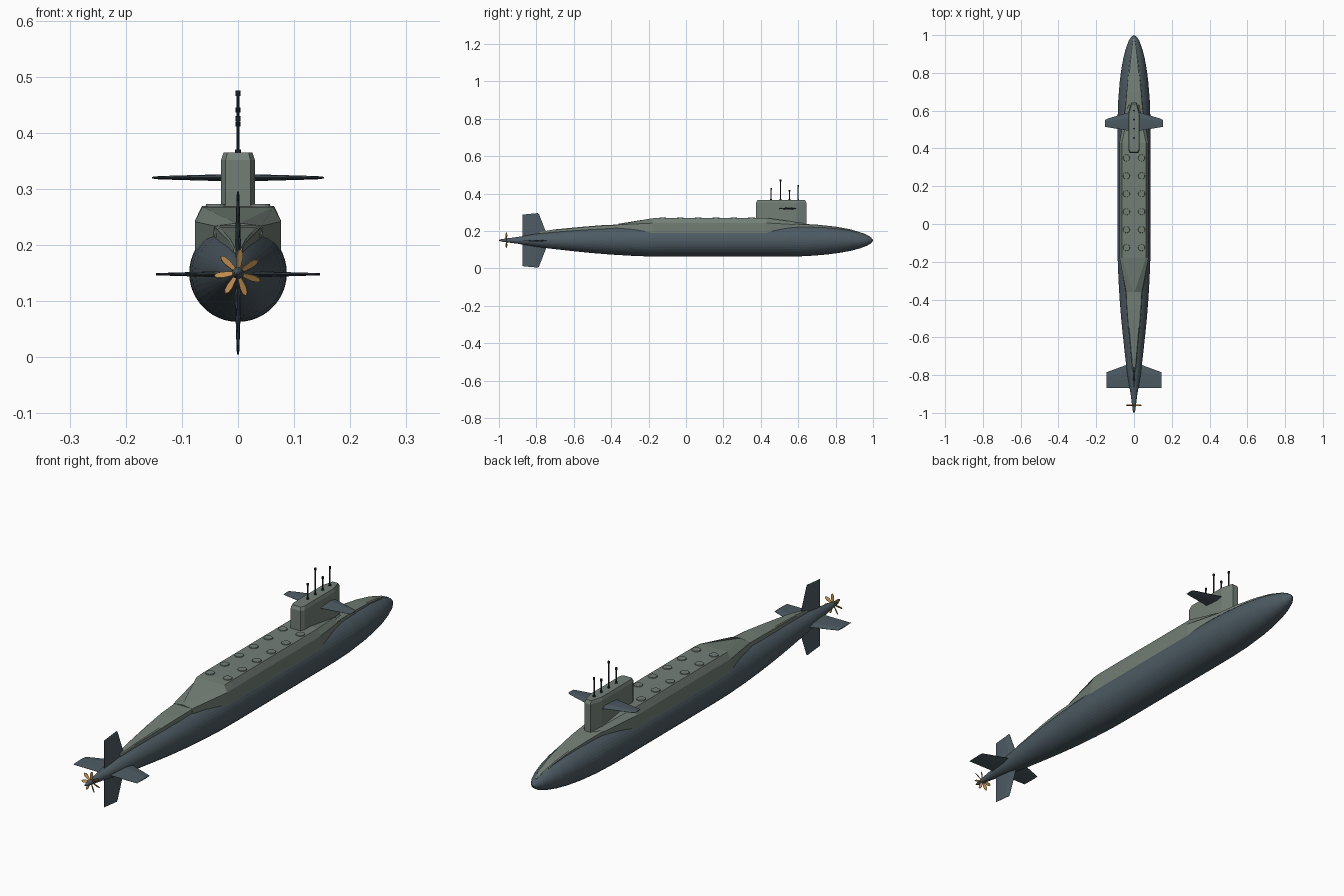
import bpy, bmesh, math
from mathutils import Vector, Matrix

if "Cube" in bpy.data.objects:
    bpy.data.objects.remove(bpy.data.objects["Cube"], do_unlink=True)


def material(name, rgb):
    m = bpy.data.materials.new(name)
    m.use_nodes = True
    m.diffuse_color = (*rgb, 1)
    node = next(n for n in m.node_tree.nodes if n.type == 'BSDF_PRINCIPLED')
    node.inputs["Base Color"].default_value = (*rgb, 1)
    return m


SLATE = material("slate hull", (0.075, 0.105, 0.125))
GREEN = material("grey green deck", (0.17, 0.21, 0.18))
DARK = material("dark mast", (0.02, 0.024, 0.028))
BRONZE = material("bronze", (0.5, 0.26, 0.08))
AXIS = 0.15


def finish(name, bm, mat):
    bmesh.ops.remove_doubles(bm, verts=bm.verts, dist=1e-5)
    bmesh.ops.recalc_face_normals(bm, faces=bm.faces)
    mesh = bpy.data.meshes.new(name)
    bm.to_mesh(mesh)
    bm.free()
    mesh.materials.append(mat)
    obj = bpy.data.objects.new(name, mesh)
    bpy.context.collection.objects.link(obj)
    return obj


def loft(name, rings, mat):
    """Skin a list of equal closed rings and cap both ends."""
    bm = bmesh.new()
    rows = [[bm.verts.new(p) for p in ring] for ring in rings]
    n = len(rows[0])
    for a, b in zip(rows, rows[1:]):
        for i in range(n):
            j = (i + 1) % n
            bm.faces.new((a[i], a[j], b[j], b[i]))
    bm.faces.new(rows[0])
    bm.faces.new(rows[-1])
    return finish(name, bm, mat)


def mirrored(y, half):
    """Symmetric cross-section from (x, z) points on one side."""
    return [(x, y, z) for x, z in half] + [(-x, y, z) for x, z in reversed(half)]


def cylinder(bm, r, z0, z1, x, y, sides, r_top=None):
    bmesh.ops.create_cone(bm, cap_ends=True, segments=sides, radius1=r,
                          radius2=r if r_top is None else r_top, depth=z1 - z0,
                          matrix=Matrix.Translation((x, y, (z0 + z1) / 2)))


# Pressure hull, turned around the long axis
PROFILE = [(-1, .002), (-.985, .007), (-.9, .018), (-.8, .035), (-.7, .047),
           (-.6, .058), (-.5, .068), (-.4, .076), (-.3, .082), (-.2, .086),
           (-.1, .087), (.55, .087), (.65, .084), (.75, .076), (.82, .067),
           (.88, .056), (.93, .043), (.97, .028), (.99, .015), (1, .002)]
SIDES = 44


def hull_radius(y):
    for (a, ra), (b, rb) in zip(PROFILE, PROFILE[1:]):
        if a <= y <= b:
            return ra + (rb - ra) * (y - a) / (b - a)


turns = [math.tau * i / SIDES for i in range(SIDES)]
loft("hull", [[(r * math.cos(t), y, AXIS + r * math.sin(t)) for t in turns]
              for y, r in PROFILE], SLATE)


# Narrow deck strips running along the hull crown
def deck_strip(name, stations):
    rings = []
    for y, w, lift in stations:
        r = hull_radius(y)
        top = AXIS + r + lift
        side = AXIS + math.sqrt(max(r * r - w * w, 0)) - .006
        rings.append(mirrored(y, [(w, side), (w * .96, top - .003), (w * .8, top)]))
    loft(name, rings, GREEN)


deck_strip("aft_deck", [(-.78, .008, .008), (-.7, .016, .012), (-.55, .031, .01),
                        (-.45, .039, .009), (-.34, .044, .006)])
deck_strip("fore_deck", [(.5, .055, .003), (.6, .048, .004), (.7, .04, .004),
                         (.8, .03, .004), (.88, .021, .003), (.95, .011, .002),
                         (.98, .005, .001)])

# Raised missile deck: bottom edge, shoulder and top edge of each station
STATIONS = [(-.36, (.045, .21), (.042, .234), (.003, .239)),
            (-.18, (.077, .185), (.077, .242), (.063, .268)),
            (-.14, (.077, .185), (.077, .243), (.064, .27)),
            (.43, (.077, .185), (.077, .243), (.064, .27)),
            (.63, (.045, .21), (.042, .232), (.02, .241))]
loft("missile_deck", [mirrored(y, half) for y, *half in STATIONS], GREEN)

# Missile hatches in two rows
bm = bmesh.new()
for row in range(6):
    for x in (-.04, .04):
        cylinder(bm, .02, .265, .273, x, -.125 + row * .095, 14, .017)
finish("missile_hatches", bm, GREEN)

# Sail with tapered nose and chamfered roof
OUTLINE = [(.022, .375), (.03, .39), (.03, .59), (.014, .643)]


def sail_ring(z, k):
    pts = [(x * k, .51 + (y - .51) * (k + 2) / 3, z) for x, y in OUTLINE]
    return pts + [(-x, y, z) for x, y, z in reversed(pts)]


loft("sail", [sail_ring(.22, 1), sail_ring(.352, 1), sail_ring(.365, .85)], GREEN)

# Masts, each with a collar and a small head
bm = bmesh.new()
for y, top in ((.455, .43), (.505, .475), (.553, .42), (.6, .445)):
    cylinder(bm, .005, .36, .37, 0, y, 8)
    cylinder(bm, .0028, .36, top, 0, y, 8)
    cylinder(bm, .0045, top - .009, top, 0, y, 8)
finish("masts", bm, DARK)


# Control surfaces with a thin lens section
def fin(name, direction, centre, stations):
    """Stations are (span, trailing y, leading y, thickness)."""
    out = Vector(direction)
    across = out.cross(Vector((0, 1, 0)))
    rings = []
    for span, back, front, thick in stations:
        chord = front - back
        section = [(0, .1), (.35, .7), (.7, 1), (1, .1), (1, -.1), (.7, -1), (.35, -.7), (0, -.1)]
        rings.append([Vector((0, back + u * chord, centre)) + out * span
                      + across * (v * thick / 2) for u, v in section])
    loft(name, rings, SLATE)


for side, s in (("left", 1), ("right", -1)):
    fin(side + "_sail_plane", (s, 0, 0), .32,
        [(.015, .492, .595, .013), (.14, .512, .558, .006), (.153, .515, .55, .003)])
    fin(side + "_stern_plane", (s, 0, 0), .148,
        [(.01, -.868, -.735, .012), (.146, -.868, -.785, .004)])
for side, s in (("upper", 1), ("lower", -1)):
    fin(side + "_rudder", (0, 0, s), AXIS,
        [(.01, -.873, -.735, .013), (.138, -.873, -.785, .005), (.145, -.8, -.79, .003)])

# Seven-bladed propeller around the tail cone
bm = bmesh.new()
for i in range(7):
    spin = Matrix.Rotation(math.tau * i / 7 + .1, 4, 'Y')
    pitch = Matrix.Rotation(math.radians(35), 4, 'Z')
    place = Matrix.Translation((0, -.96, AXIS)) @ spin @ pitch
    outline = [(.003, .004), (.0065, .028), (.005, .038), (0, .043)]
    outline += [(-x, z) for x, z in reversed(outline[:3])]
    rows = [[bm.verts.new(place @ Vector((x, y, z))) for x, z in outline]
            for y in (-.001, .001)]
    bm.faces.new(rows[0])
    bm.faces.new(rows[1])
    for a in range(len(outline)):
        b = (a + 1) % len(outline)
        bm.faces.new((rows[0][a], rows[0][b], rows[1][b], rows[1][a]))
finish("propeller", bm, BRONZE)
